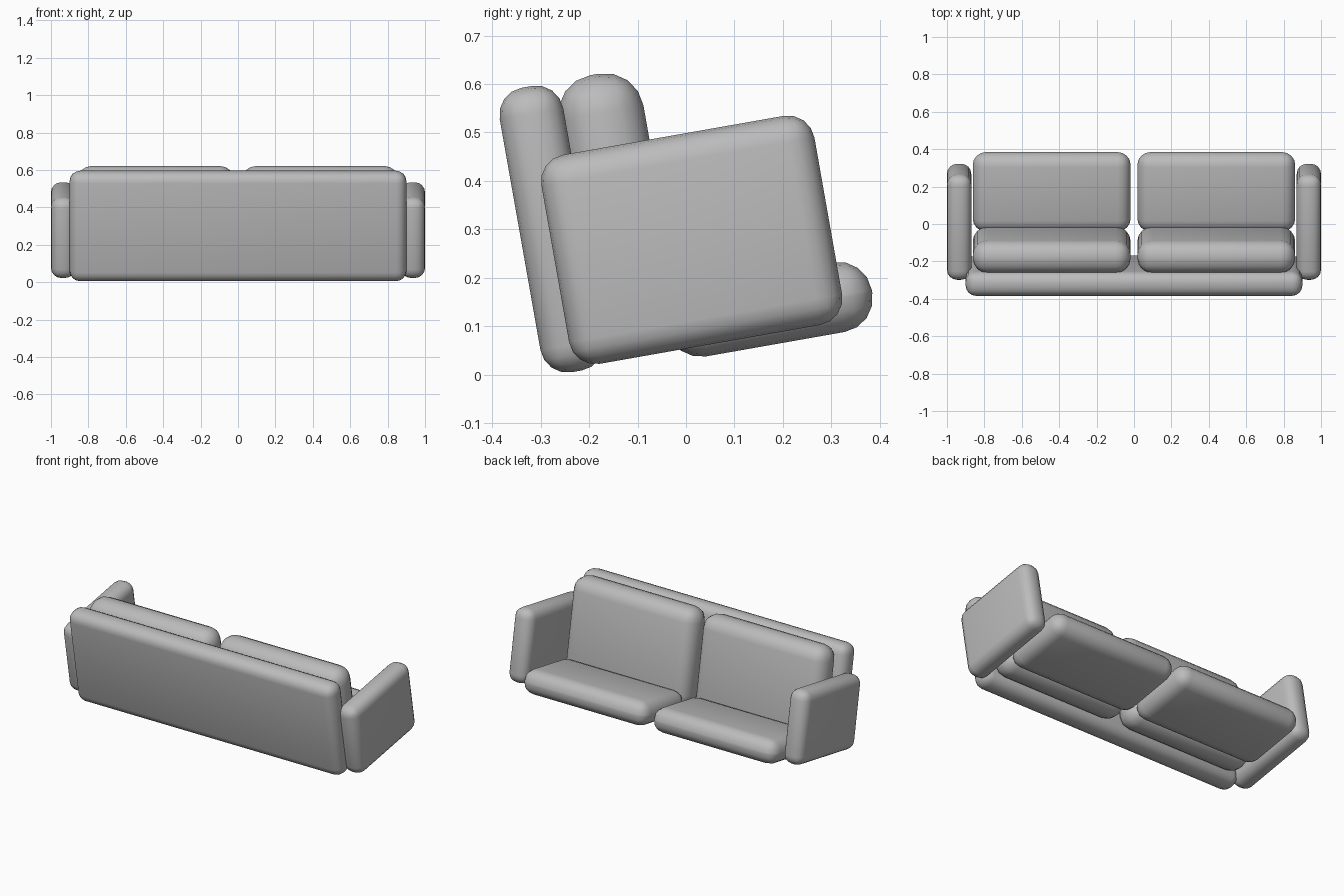
import bpy, math
from mathutils import Matrix

if "Cube" in bpy.data.objects:
    bpy.data.objects.remove(bpy.data.objects["Cube"])

TILT = Matrix.Rotation(math.radians(10), 4, 'X')  # whole sofa leans back

fabric = bpy.data.materials.new("grey_fabric")
fabric.diffuse_color = (0.5, 0.5, 0.5, 1)
fabric.use_nodes = True
fabric.node_tree.nodes["Principled BSDF"].inputs["Base Color"].default_value = fabric.diffuse_color


def padded_box(name, x, y, z, radius, segments=4):
    """Rounded box from (min, max) ranges in the upright sofa frame."""
    bpy.ops.mesh.primitive_cube_add(size=1)
    ob = bpy.context.object
    ob.name = name
    size = [b - a for a, b in (x, y, z)]
    mid = [(a + b) / 2 for a, b in (x, y, z)]
    ob.data.transform(TILT @ Matrix.Translation(mid) @ Matrix.Diagonal((*size, 1)))
    bev = ob.modifiers.new("round", 'BEVEL')
    bev.width, bev.segments = radius, segments
    bev.limit_method = 'NONE'
    bpy.ops.object.modifier_apply(modifier=bev.name)
    bpy.ops.object.shade_smooth_by_angle(angle=math.radians(40))
    ob.data.materials.append(fabric)
    return ob


# Backrest panel
padded_box("backrest", (-0.90, 0.90), (-0.287, -0.154), (0.046, 0.642), 0.056)

# Arms, seats and back cushions on both sides
for side, s in (("left", -1), ("right", 1)):
    def span(a, b):
        return tuple(sorted((s * a, s * b)))
    padded_box(side + "_arm", span(0.87, 1.0), (-0.226, 0.346), (0.053, 0.491), 0.055)
    padded_box(side + "_seat", span(0.018, 0.862), (-0.022, 0.408), (0.030, 0.176), 0.07)
    padded_box(side + "_back_cushion", span(0.018, 0.862), (-0.167, 0.010), (0.06, 0.643), 0.08)
